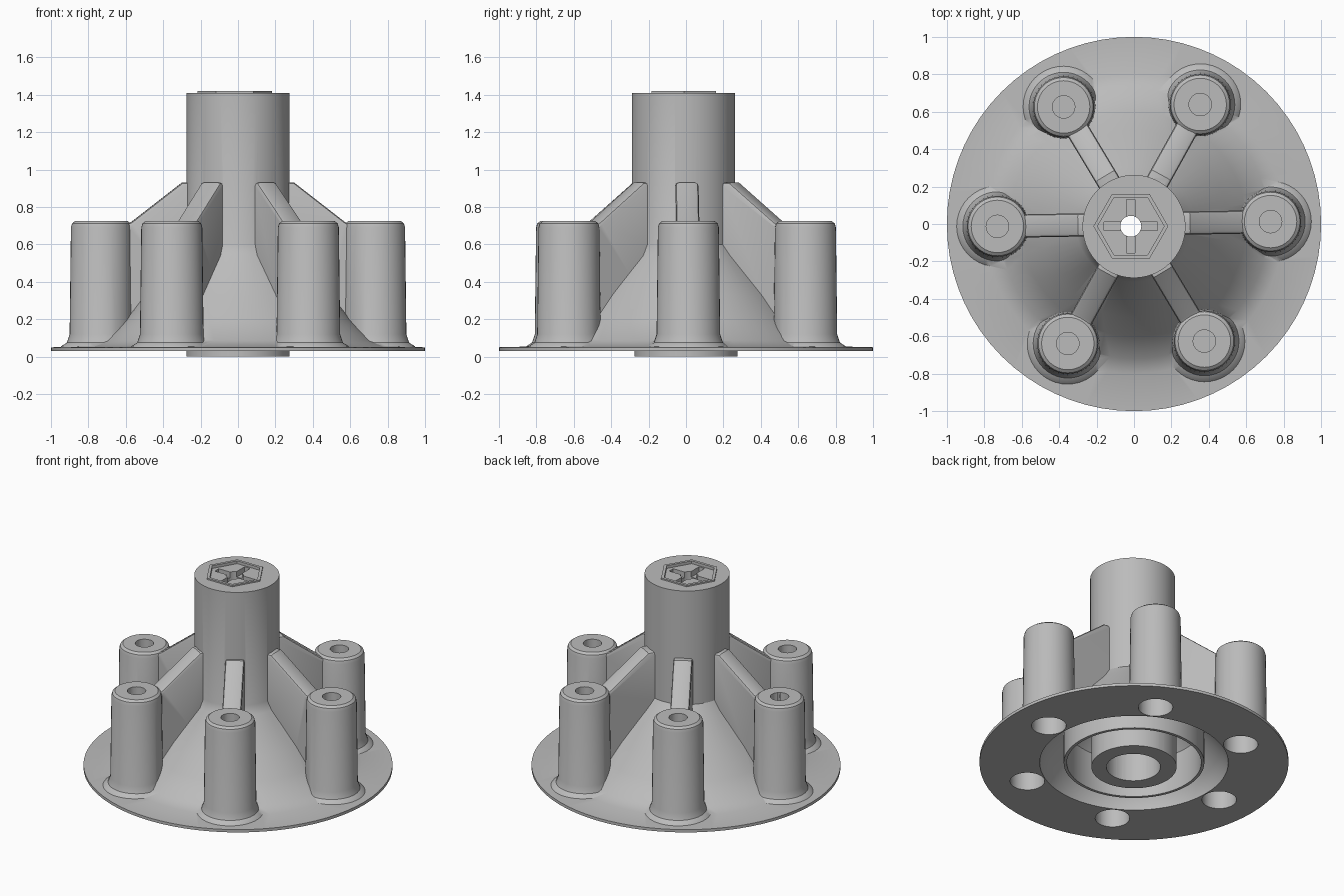
import bpy, bmesh, math
from mathutils import Matrix, Vector

if "Cube" in bpy.data.objects:
    bpy.data.objects.remove(bpy.data.objects["Cube"])

grey = bpy.data.materials.new("light grey")
grey.diffuse_color = (0.5, 0.5, 0.5, 1)
grey.use_nodes = True
grey.node_tree.nodes["Principled BSDF"].inputs["Base Color"].default_value = grey.diffuse_color


def finish(name, bm):
    bmesh.ops.recalc_face_normals(bm, faces=bm.faces)
    me = bpy.data.meshes.new(name)
    bm.to_mesh(me)
    bm.free()
    me.materials.append(grey)
    ob = bpy.data.objects.new(name, me)
    bpy.context.collection.objects.link(ob)
    return ob


def lathe(name, profile, steps=64, centre=(0, 0), start=0.0):
    """Revolve a closed (radius, height) outline around a vertical axis."""
    bm = bmesh.new()
    rings = []
    for r, z in profile:
        if r == 0:
            rings.append([bm.verts.new((centre[0], centre[1], z))] * steps)
            continue
        ring = []
        for i in range(steps):
            a = start + 2 * math.pi * i / steps
            ring.append(bm.verts.new((centre[0] + r * math.cos(a),
                                      centre[1] + r * math.sin(a), z)))
        rings.append(ring)
    for k, a in enumerate(rings):
        b = rings[(k + 1) % len(rings)]
        for i in range(steps):
            j = (i + 1) % steps
            loop = list(dict.fromkeys([a[i], a[j], b[j], b[i]]))
            if len(loop) > 2:
                bm.faces.new(loop)
    return finish(name, bm)


def rod(name, r, z0, z1, centre=(0, 0), steps=32):
    return lathe(name, [(0, z0), (r, z0), (r, z1), (0, z1)], steps, centre)


def box(name, size, centre):
    bm = bmesh.new()
    bmesh.ops.create_cube(bm, size=1)
    bmesh.ops.scale(bm, vec=size, verts=bm.verts)
    bmesh.ops.translate(bm, vec=centre, verts=bm.verts)
    return finish(name, bm)


def rib(name, angle):
    """Sloping web from the hub to a boss, with softened edges."""
    side = [(0.2, 0.045), (0.2, 0.93), (0.3, 0.93), (0.57, 0.72),
            (0.69, 0.66), (0.69, 0.045)]
    w = 0.062
    bm = bmesh.new()
    face = bm.faces.new([bm.verts.new((x, -w, z)) for x, z in side])
    ext = bmesh.ops.extrude_face_region(bm, geom=[face])
    moved = [v for v in ext["geom"] if isinstance(v, bmesh.types.BMVert)]
    bmesh.ops.translate(bm, vec=Vector((0, 2 * w, 0)), verts=moved)
    bmesh.ops.recalc_face_normals(bm, faces=bm.faces)
    top = [e for e in bm.edges if abs(e.verts[0].co.y - e.verts[1].co.y) < 1e-4
           and min(v.co.z for v in e.verts) > 0.6]
    bmesh.ops.bevel(bm, geom=top, offset=0.018, segments=2, profile=0.5,
                    affect='EDGES')
    bmesh.ops.rotate(bm, cent=(0, 0, 0), verts=bm.verts,
                     matrix=Matrix.Rotation(angle, 3, 'Z'))
    return finish(name, bm)


def combine(target, other, op):
    mod = target.modifiers.new(op, 'BOOLEAN')
    mod.operation, mod.object, mod.solver = op, other, 'EXACT'
    bpy.context.view_layer.objects.active = target
    bpy.ops.object.modifier_apply(modifier=mod.name)
    bpy.data.objects.remove(other, do_unlink=True)


# Flange, conical skirt and hub as one turned solid
body = lathe("hub_body", [
    (0, 0), (0.28, 0), (0.28, 0.03), (1, 0.03), (1, 0.05), (0.8, 0.055),
    (0.72, 0.085), (0.6, 0.2), (0.5, 0.33), (0.31, 0.54), (0.275, 0.6),
    (0.275, 1.41), (0, 1.41)], 72, (0, 0))
for v in body.data.vertices:                       # hub sits slightly forward
    if v.co.z > 0.58:
        v.co.y -= 0.013

# Six bosses and ribs
angles = [math.radians(1 + 60 * i) for i in range(6)]
spots = [(0.73 * math.cos(a), 0.73 * math.sin(a)) for a in angles]
for a, c in zip(angles, spots):
    combine(body, rib("rib", a), 'UNION')
    combine(body, lathe("boss", [
        (0, 0.04), (0.225, 0.04), (0.215, 0.056), (0.185, 0.075),
        (0.17, 0.12), (0.163, 0.69), (0.157, 0.712), (0.14, 0.725),
        (0, 0.725)], 40, c), 'UNION')

# Hollow skirt around the central tube, and the bore
combine(body, lathe("skirt_cavity", [
    (0.276, -0.05), (0.61, -0.05), (0.61, 0.04), (0.56, 0.14), (0.45, 0.28),
    (0.31, 0.45), (0.276, 0.45)], 72), 'DIFFERENCE')
combine(body, rod("bore", 0.175, -0.1, 1.3, (0, -0.006), 48), 'DIFFERENCE')

# Blind screw holes above and wider pockets below
for c in spots:
    combine(body, rod("screw_hole", 0.06, 0.58, 0.8, c), 'DIFFERENCE')
    combine(body, rod("pocket", 0.112, -0.1, 0.45, c), 'DIFFERENCE')

# Hexagonal rim with cross slot and centre hole on the hub top
mid = (-0.017, -0.012)
combine(body, lathe("hex_rim", [(0, 1.38), (0.2, 1.38), (0.2, 1.42),
                                (0, 1.42)], 6, mid), 'UNION')
combine(body, lathe("hex_recess", [(0, 1.4), (0.178, 1.4), (0.178, 1.5),
                                   (0, 1.5)], 6, mid), 'DIFFERENCE')
for size in ((0.285, 0.044, 0.14), (0.044, 0.285, 0.14)):
    combine(body, box("slot", size, (mid[0], mid[1], 1.43)), 'DIFFERENCE')
combine(body, rod("centre_hole", 0.056, 1.2, 1.5, mid), 'DIFFERENCE')

# Thin ring wall inside the skirt
ring = lathe("inner_ring", [(0.435, 0.03), (0.455, 0.03), (0.455, 0.29),
                            (0.435, 0.31)], 64)

for ob in (body, ring):
    bpy.ops.object.select_all(action='DESELECT')
    ob.select_set(True)
    bpy.context.view_layer.objects.active = ob
    bpy.ops.object.shade_smooth_by_angle(angle=math.radians(32))
